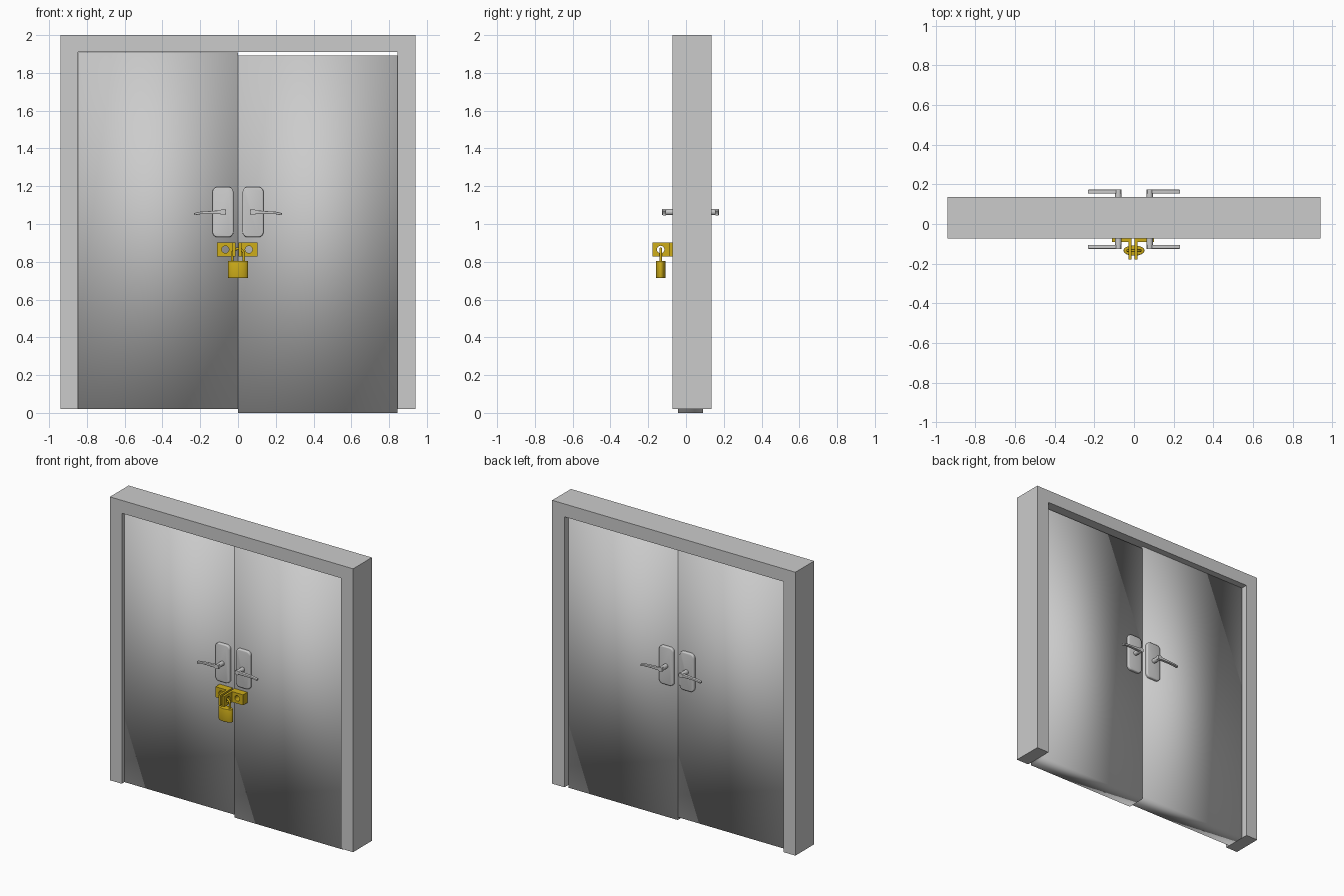
import bpy, bmesh
from math import sin, cos, pi, radians

if "Cube" in bpy.data.objects:
    bpy.data.objects.remove(bpy.data.objects["Cube"])

FRONT, BACK = -0.042, 0.09          # door faces
MID = (FRONT + BACK) / 2

brass = bpy.data.materials.new("brass")
brass.diffuse_color = (0.62, 0.42, 0.01, 1)
brass.use_nodes = True
brass.node_tree.nodes["Principled BSDF"].inputs["Base Color"].default_value = brass.diffuse_color


def finish(ob, angle=None, mat=None):
    bpy.ops.object.select_all(action='DESELECT')
    bpy.context.view_layer.objects.active = ob
    ob.select_set(True)
    if angle:
        bpy.ops.object.shade_smooth_by_angle(angle=radians(angle))
    if mat:
        ob.data.materials.append(mat)
    return ob


def prism(name, pts, axis, lo, hi, bevel=0, angle=None, mat=None):
    """Extrude a 2D outline along an axis ('x': yz outline, 'y': xz, 'z': xy)."""
    place = {'x': lambda a, b, t: (t, a, b),
             'y': lambda a, b, t: (a, t, b),
             'z': lambda a, b, t: (a, b, t)}[axis]
    bm = bmesh.new()
    rings = [[bm.verts.new(place(a, b, t)) for a, b in pts] for t in (lo, hi)]
    caps = [bm.faces.new(r) for r in rings]
    n = len(pts)
    for i in range(n):
        j = (i + 1) % n
        bm.faces.new((rings[0][i], rings[0][j], rings[1][j], rings[1][i]))
    bmesh.ops.recalc_face_normals(bm, faces=bm.faces)
    if bevel:
        edges = list({e for f in caps for e in f.edges})
        bmesh.ops.bevel(bm, geom=edges, offset=bevel, segments=3,
                        profile=0.5, affect='EDGES')
    me = bpy.data.meshes.new(name)
    bm.to_mesh(me)
    bm.free()
    ob = bpy.data.objects.new(name, me)
    bpy.context.collection.objects.link(ob)
    return finish(ob, angle, mat)


def rect(x0, x1, z0, z1):
    return [(x0, z0), (x1, z0), (x1, z1), (x0, z1)]


def ellipse(cx, cz, rx, rz, n=32):
    return [(cx + rx * cos(2 * pi * i / n), cz + rz * sin(2 * pi * i / n))
            for i in range(n)]


def round_rect(x0, x1, z0, z1, r, n=6):
    pts = []
    for k, (cx, cz) in enumerate(rect(x0 + r, x1 - r, z0 + r, z1 - r)):
        for i in range(n + 1):
            a = pi + k * pi / 2 + i * pi / 2 / n
            pts.append((cx + r * cos(a), cz + r * sin(a)))
    return pts


# Door frame: inverted U
prism("door_frame", [(-0.94, 0.02), (-0.848, 0.02), (-0.848, 1.91), (0.845, 1.91),
                     (0.845, 0.02), (0.94, 0.02), (0.94, 2.0), (-0.94, 2.0)],
      'y', -0.072, 0.135)

# Two door leaves, softly shaded, the right one hanging lower
prism("left_door", rect(-0.848, -0.001, 0.02, 1.909), 'y', FRONT, BACK, angle=180)
prism("right_door", rect(0.001, 0.845, 0.0, 1.893), 'y', FRONT, BACK, angle=180)

# Handles on both leaves and both faces
lever = [(0.064, 1.05), (0.10, 1.052), (0.16, 1.053), (0.2, 1.052), (0.231, 1.046),
         (0.233, 1.058), (0.2, 1.065), (0.15, 1.068), (0.10, 1.072), (0.064, 1.076)]
for side, sx in (("left", -1), ("right", 1)):
    for face, y0, sy in (("front", FRONT, -1), ("back", BACK, 1)):
        tag = f"{side}_{face}"
        prism(f"{tag}_handle_plate",
              [(sx * a, b) for a, b in round_rect(0.024, 0.135, 0.93, 1.196, 0.028)],
              'y', y0 - sy * 0.015, y0 + sy * 0.019, bevel=0.007, angle=40)
        prism(f"{tag}_handle_post", ellipse(sx * 0.079, 1.063, 0.016, 0.016),
              'y', y0, y0 + sy * 0.084, angle=40)
        prism(f"{tag}_lever", [(sx * a, b) for a, b in lever],
              'y', y0 + sy * 0.063, y0 + sy * 0.083, bevel=0.003, angle=40)

# Padlock brackets: L profile with a hole through each leg
HX, HZ, LOCK_Y = -0.005, 0.865, -0.134
for side, s in (("left", -1), ("right", 1)):
    outline = [(0.007, -0.178), (0.023, -0.178), (0.023, -0.09),
               (0.107, -0.09), (0.107, FRONT), (0.007, FRONT)]
    bracket = prism(f"{side}_lock_bracket", [(HX + s * a, b) for a, b in outline],
                    'z', 0.829, 0.902, mat=brass)
    cutters = [prism("screw_hole_cutter", ellipse(HX + s * 0.062, HZ, 0.019, 0.019),
                     'y', -0.12, -0.02),
               prism("shackle_hole_cutter", ellipse(LOCK_Y, HZ, 0.02, 0.02),
                     'x', HX + s * 0.0, HX + s * 0.04)]
    for c in cutters:
        m = bracket.modifiers.new("hole", 'BOOLEAN')
        m.object, m.operation, m.solver = c, 'DIFFERENCE', 'EXACT'
    finish(bracket)
    for m in list(bracket.modifiers):
        bpy.ops.object.modifier_apply(modifier=m.name)
    for c in cutters:
        bpy.data.objects.remove(c)
    finish(bracket, 30)

# Padlock body and shackle
prism("padlock_body", ellipse(0, LOCK_Y, 0.053, 0.026, 40), 'z', 0.714, 0.805,
      bevel=0.004, angle=40, mat=brass)
R = 0.031
path = [(-R, 0.79)] + [(-R * cos(pi * i / 14), 0.838 + R * sin(pi * i / 14))
                       for i in range(15)] + [(R, 0.79)]
cu = bpy.data.curves.new("shackle", 'CURVE')
cu.dimensions = '3D'
cu.bevel_depth, cu.bevel_resolution, cu.use_fill_caps = 0.007, 3, True
sp = cu.splines.new('POLY')
sp.points.add(len(path) - 1)
for p, (x, z) in zip(sp.points, path):
    p.co = (x, LOCK_Y, z, 1)
shackle = bpy.data.objects.new("shackle", cu)
bpy.context.collection.objects.link(shackle)
finish(shackle)
bpy.ops.object.convert(target='MESH')
finish(bpy.context.object, 40, brass)
